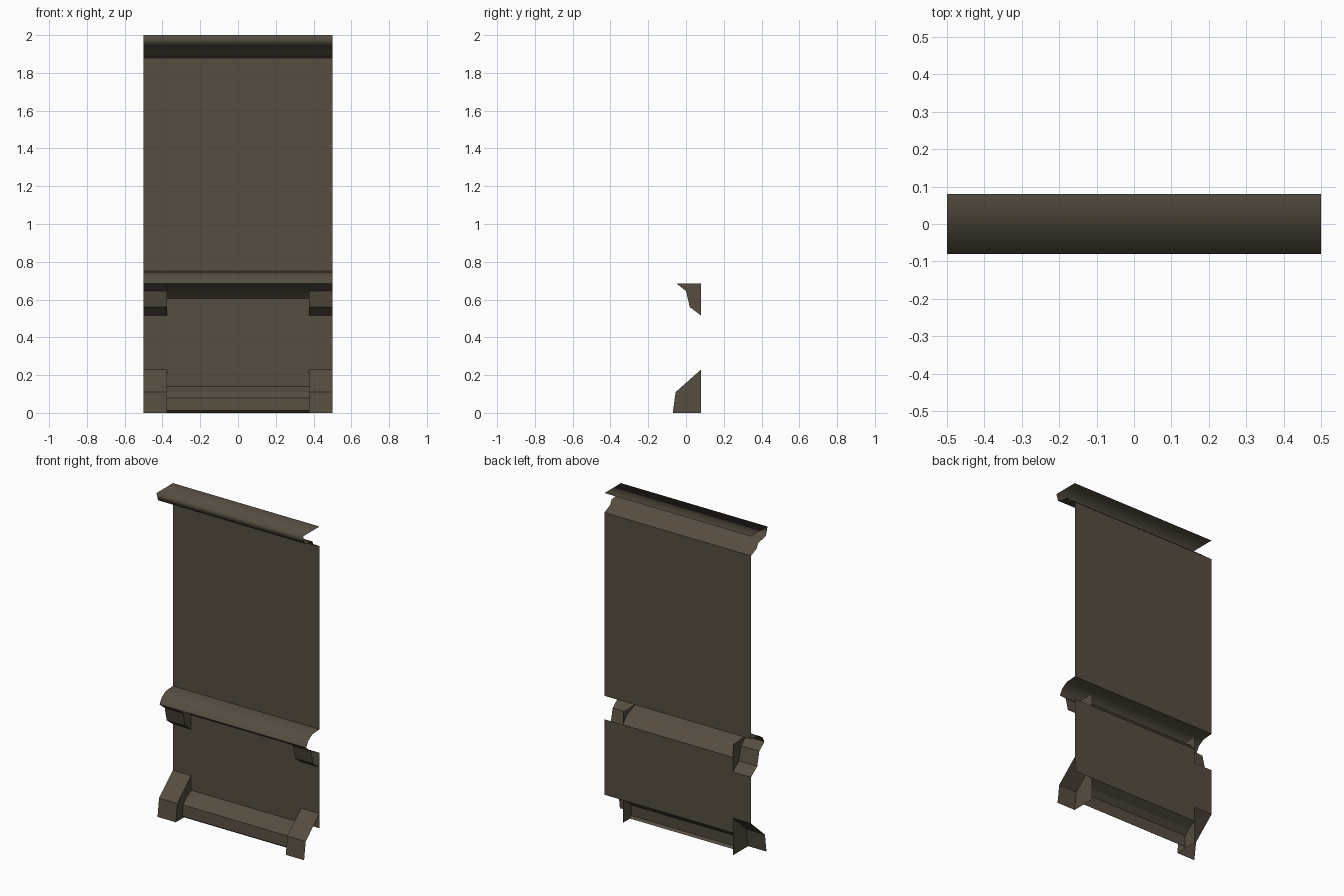
import bpy

if "Cube" in bpy.data.objects:
    bpy.data.objects.remove(bpy.data.objects["Cube"])

mat = bpy.data.materials.new("dark brown stone")
mat.diffuse_color = (0.092, 0.074, 0.052, 1)
mat.use_nodes = True
mat.node_tree.nodes["Principled BSDF"].inputs["Base Color"].default_value = mat.diffuse_color
BACK, HALF, INNER = 0.08, 0.5, 0.375


def make(name, verts, faces, smooth=False):
    me = bpy.data.meshes.new(name)
    me.from_pydata(verts, [], faces)
    me.materials.append(mat)
    for p in me.polygons:
        p.use_smooth = smooth
    me.update()
    ob = bpy.data.objects.new(name, me)
    bpy.context.collection.objects.link(ob)
    return ob


def strip(name, profile, x0, x1, smooth=False, cap=0):
    """Sweep an open (y, z) profile, listed top to bottom, along x.
    cap: -1 / 1 closes the side at x0 / x1 against the wall plane."""
    n = len(profile)
    verts = [(x, y, z) for x in (x0, x1) for y, z in profile]
    faces = [(i, i + 1, n + i + 1, n + i) for i in range(n - 1)]
    if cap:
        corner = (BACK, profile[0][1]) if profile[0][0] < BACK else (BACK, profile[-1][1])
        side = list(profile) + [corner]
        base = len(verts)
        verts += [(x0 if cap < 0 else x1, y, z) for y, z in side]
        loop = list(range(base, base + len(side)))
        faces.append(loop[::-1] if cap < 0 else loop)
    return make(name, verts, faces, smooth)


# Flat wall panels; the lower one is notched behind the left brackets
strip("upper_wall", [(BACK, 1.88), (BACK, 0.75)], -HALF, HALF)
strip("lower_wall", [(BACK, 0.605), (BACK, 0.14)], -INNER, HALF)
strip("lower_wall_left_edge", [(BACK, 0.515), (BACK, 0.23)], -HALF, -INNER)

# Cornice along the top
strip("cornice", [(0.08, 2.0), (-0.08, 2.0), (-0.065, 1.95), (-0.04, 1.942)],
      -HALF, HALF, True)
strip("cornice_cove", [(-0.04, 1.942), (0.01, 1.935), (0.025, 1.905), (0.08, 1.88)],
      -HALF, HALF, True)

# Rounded middle ledge and the cove beneath it
strip("ledge", [(0.08, 0.75), (0.01, 0.745), (-0.03, 0.72), (-0.05, 0.685)],
      -HALF, HALF, True)
strip("ledge_cove", [(-0.05, 0.685), (-0.01, 0.672), (0.04, 0.65), (0.08, 0.605)],
      -INNER, INNER, True)

# Base moulding between the feet
strip("base_moulding", [(0.08, 0.14), (0.03, 0.11), (0.0, 0.08), (-0.005, 0.012), (0.01, 0.0)],
      -INNER, INNER)

# Brackets and feet at both ends, open at the outer side where panels join
bracket = [(-0.05, 0.685), (0.0, 0.645), (0.02, 0.56), (0.08, 0.515)]
foot = [(0.08, 0.23), (-0.055, 0.11), (-0.07, 0.0)]
for part, prof in (("bracket", bracket), ("foot", foot)):
    strip("left_" + part, prof, -HALF, -INNER, cap=1)
    strip("right_" + part, prof, INNER, HALF, cap=-1)
